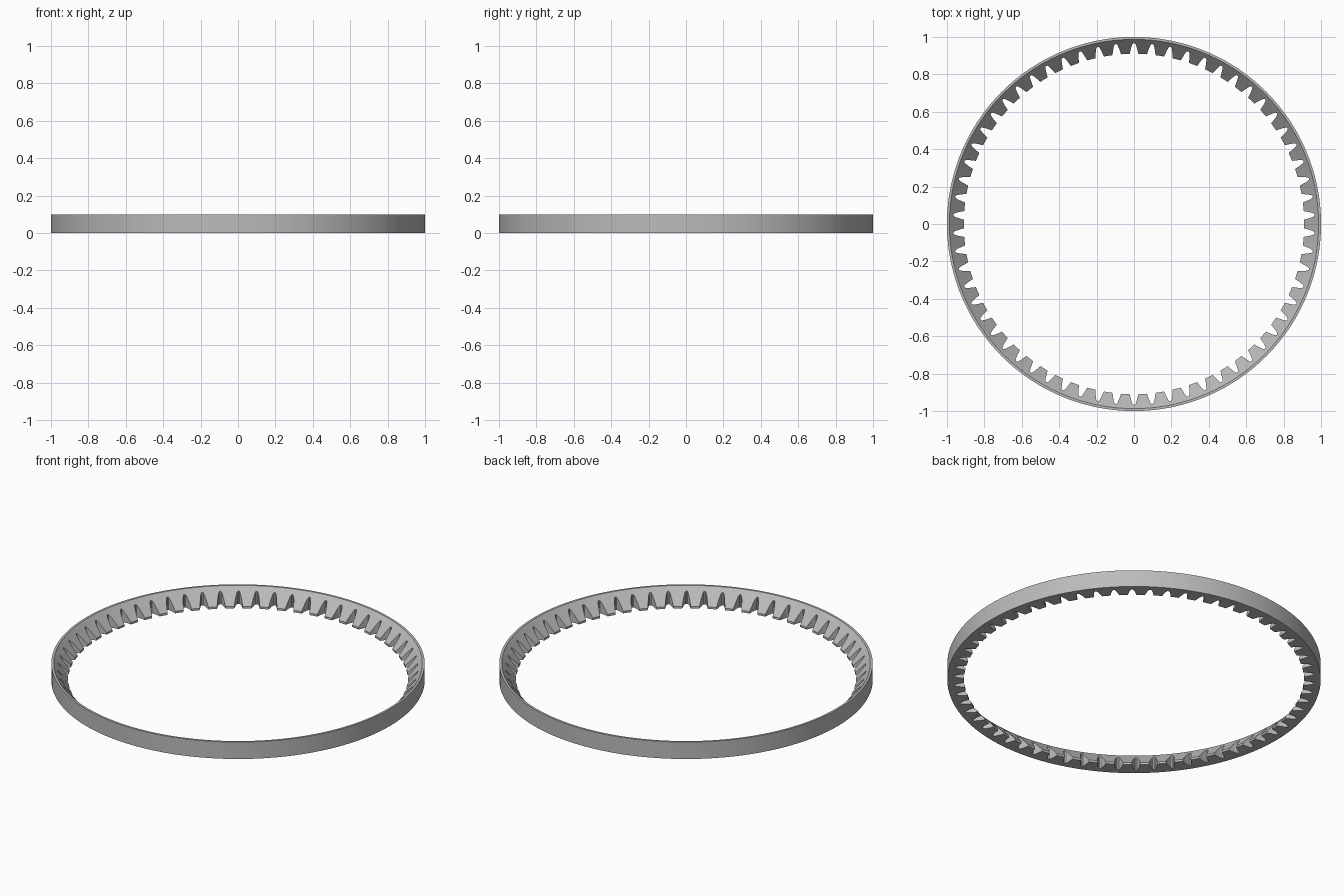
import bpy, bmesh, math

cube = bpy.data.objects.get("Cube")
if cube:
    bpy.data.objects.remove(cube, do_unlink=True)

TEETH = 62
HEIGHT = 0.1
OUTER, RIM, TIP = 1.0, 0.987, 0.91
TIP_Z = 0.012
PITCH = 2 * math.pi / TEETH

# Half a tooth space: (fraction of the pitch from the gap centre, radius)
half_gap = [(0.0, 0.967), (0.06, 0.965), (0.10, 0.958), (0.15, 0.945),
            (0.20, 0.928), (0.25, TIP)]
gap = [(-f, r) for f, r in reversed(half_gap[1:])] + half_gap + [(0.5, TIP)]


def face_height(r):
    """Height of the inward-sloping conical face at radius r."""
    return TIP_Z + (HEIGHT - TIP_Z) * (r - TIP) / (RIM - TIP)


# Ring gear: sweep a cross-section whose inner edge follows the teeth
bm = bmesh.new()
sections = []
for tooth in range(TEETH):
    for f, r in gap:
        a = math.pi / 2 + (tooth + f) * PITCH
        section = [(r, 0), (r, face_height(r)), (RIM, HEIGHT), (OUTER, HEIGHT), (OUTER, 0)]
        sections.append([bm.verts.new((q * math.cos(a), q * math.sin(a), z))
                         for q, z in section])
for i, s in enumerate(sections):
    t = sections[(i + 1) % len(sections)]
    for k in range(len(s)):
        n = (k + 1) % len(s)
        bm.faces.new((s[k], s[n], t[n], t[k]))
bmesh.ops.recalc_face_normals(bm, faces=bm.faces)

mesh = bpy.data.meshes.new("ring_gear")
bm.to_mesh(mesh)
bm.free()
ring = bpy.data.objects.new("ring_gear", mesh)
bpy.context.collection.objects.link(ring)

# Plain grey metal
grey = bpy.data.materials.new("plain grey")
grey.use_nodes = True
colour = (0.5, 0.5, 0.5, 1)
grey.diffuse_color = colour
grey.node_tree.nodes["Principled BSDF"].inputs["Base Color"].default_value = colour
mesh.materials.append(grey)

bpy.context.view_layer.objects.active = ring
ring.select_set(True)
bpy.ops.object.shade_smooth_by_angle(angle=math.radians(25))
